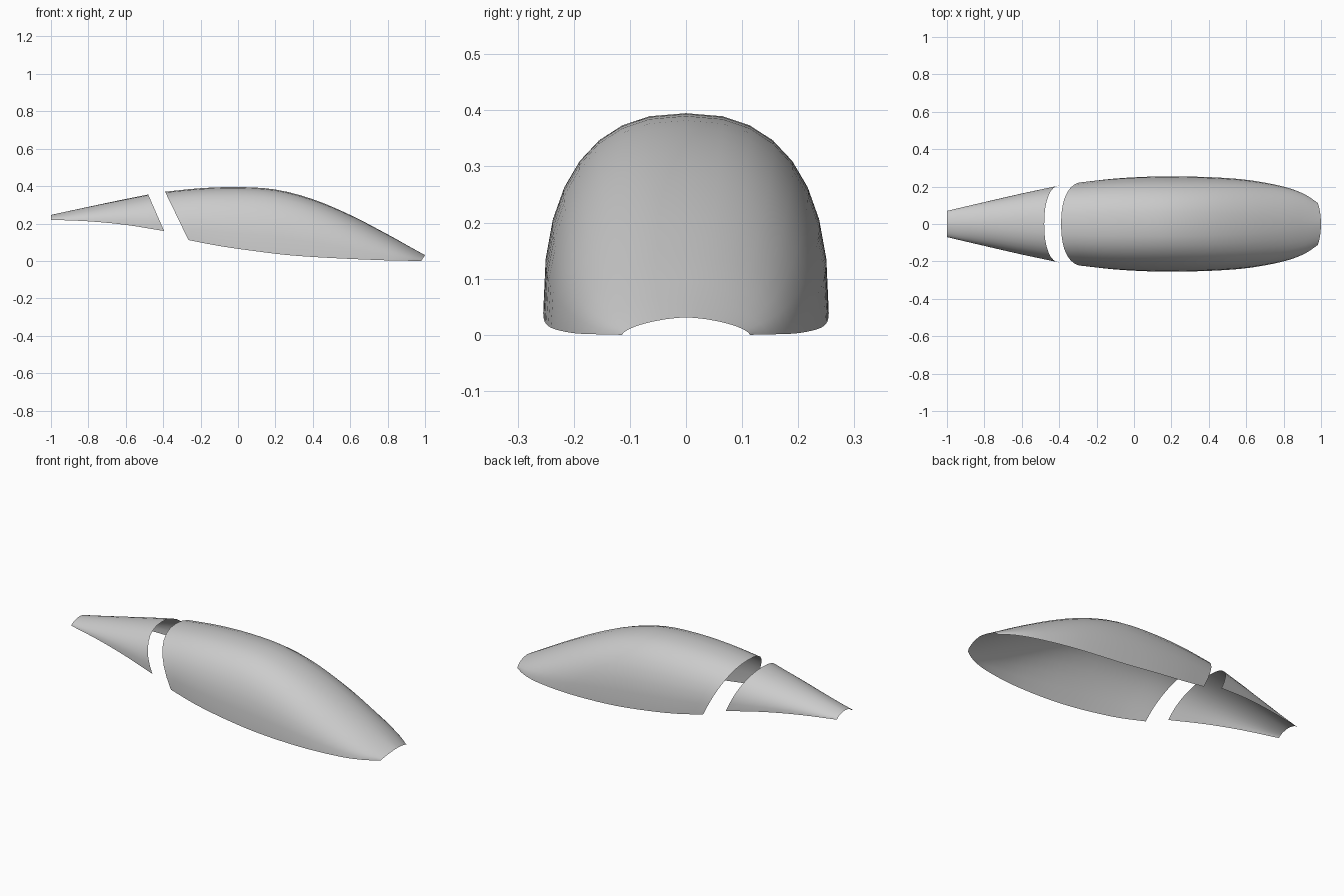
import bpy, math
from mathutils import Vector

if "Cube" in bpy.data.objects:
    bpy.data.objects.remove(bpy.data.objects["Cube"])

ARC = 16     # segments across each half-hoop
SUB = 3      # rings between control sections


def smooth_sections(rows):
    """Catmull-Rom blend through the control sections."""
    ext = [[2*a - b for a, b in zip(rows[0], rows[1])]] + [list(r) for r in rows]
    ext.append([2*a - b for a, b in zip(rows[-1], rows[-2])])
    out = []
    for i in range(1, len(ext) - 2):
        for k in range(SUB):
            t = k / SUB
            out.append([0.5*(2*b + (c - a)*t + (2*a - 5*b + 4*c - d)*t*t
                             + (3*b - a - 3*c + d)*t**3)
                        for a, b, c, d in zip(*ext[i-1:i+3])])
    out.append(list(rows[-1]))
    return out


def hoop(xt, zt, xb, zb, w, p):
    """Slanted open arch: crown (xt, zt), feet (xb, +-w, zb), superellipse power p."""
    pts = []
    for i in range(ARC + 1):
        a = math.pi * (i / ARC - 0.5)
        s, c = math.sin(a), max(math.cos(a), 0.0)
        if i in (0, ARC):
            c = 0.0
        y = math.copysign(abs(s)**(2/p), s) * w
        v = c**(2/p)
        pts.append(Vector((xb + (xt - xb)*v, y, zb + (zt - zb)*v)))
    return pts


def shell(name, rows):
    rings = [hoop(*r) for r in smooth_sections(rows)]
    n = ARC + 1
    verts = [v for ring in rings for v in ring]
    faces = [(j*n + i, (j+1)*n + i, (j+1)*n + i + 1, j*n + i + 1)
             for j in range(len(rings) - 1) for i in range(ARC)]
    me = bpy.data.meshes.new(name)
    me.from_pydata(verts, [], faces)
    me.shade_smooth()
    ob = bpy.data.objects.new(name, me)
    bpy.context.collection.objects.link(ob)
    return ob


# main canopy: crown x, crown z, foot x, foot z, half width, roundness
shell("canopy_shell", [
    (-0.39, 0.370, -0.265, 0.112, 0.225, 2.35),
    (-0.20, 0.389, -0.10, 0.080, 0.243, 2.4),
    (0.00, 0.395, 0.08, 0.054, 0.253, 2.4),
    (0.20, 0.382, 0.26, 0.032, 0.254, 2.4),
    (0.40, 0.330, 0.44, 0.019, 0.249, 2.35),
    (0.60, 0.246, 0.62, 0.010, 0.234, 2.2),
    (0.80, 0.142, 0.80, 0.003, 0.200, 2.0),
    (0.92, 0.075, 0.91, 0.001, 0.160, 1.8),
    (1.00, 0.031, 0.98, 0.000, 0.114, 1.6),
])

# tapered rear fairing behind the gap
shell("rear_fairing", [
    (-1.00, 0.246, -1.00, 0.220, 0.070, 1.7),
    (-0.82, 0.285, -0.80, 0.212, 0.117, 1.9),
    (-0.65, 0.321, -0.60, 0.193, 0.163, 2.1),
    (-0.48, 0.355, -0.395, 0.160, 0.206, 2.25),
])
